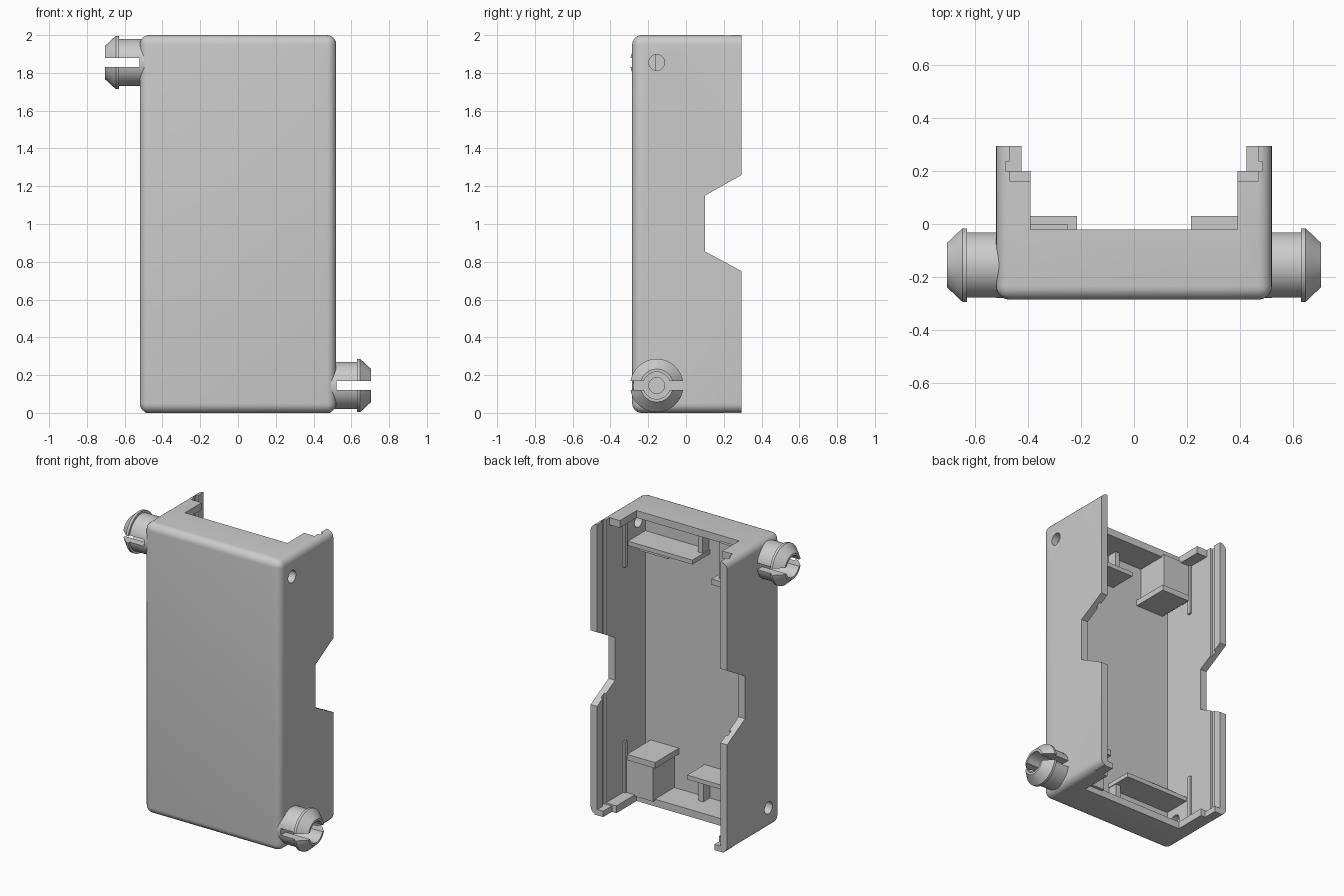
import bpy, bmesh
from math import pi, radians
from mathutils import Matrix, Vector

if "Cube" in bpy.data.objects:
    bpy.data.objects.remove(bpy.data.objects["Cube"], do_unlink=True)

grey = bpy.data.materials.new("grey plastic")
grey.use_nodes = True
grey.diffuse_color = (0.6, 0.6, 0.6, 1)
grey.node_tree.nodes["Principled BSDF"].inputs["Base Color"].default_value = (0.6, 0.6, 0.6, 1)

# Half turn about the y axis through the middle of the case
HALF_TURN = Matrix.Translation((0, 0, 2)) @ Matrix.Rotation(pi, 4, 'Y')
PEG_Y, PEG_Z = -0.155, 0.145


def finish(name, bm):
    bmesh.ops.recalc_face_normals(bm, faces=bm.faces[:])
    mesh = bpy.data.meshes.new(name)
    bm.to_mesh(mesh)
    bm.free()
    mesh.materials.append(grey)
    ob = bpy.data.objects.new(name, mesh)
    bpy.context.collection.objects.link(ob)
    return ob


def add_box(bm, x, y, z):
    lo, hi = zip(x, y, z)
    lo, hi = Vector(lo), Vector(hi)
    m = Matrix.Translation((lo + hi) / 2) @ Matrix.Diagonal((*(hi - lo), 1))
    bmesh.ops.create_cube(bm, size=1, matrix=m)


def box(name, x, y, z):
    bm = bmesh.new()
    add_box(bm, x, y, z)
    return finish(name, bm)


def prism_x(name, outline, half):
    bm = bmesh.new()
    face = bm.faces.new([bm.verts.new((-half, y, z)) for y, z in outline])
    out = bmesh.ops.extrude_face_region(bm, geom=[face])["geom"]
    bmesh.ops.translate(bm, vec=(2 * half, 0, 0),
                        verts=[v for v in out if isinstance(v, bmesh.types.BMVert)])
    return finish(name, bm)


def cylinder_x(name, radius, z):
    bm = bmesh.new()
    m = Matrix.Translation((0, PEG_Y, z)) @ Matrix.Rotation(pi / 2, 4, 'Y')
    bmesh.ops.create_cone(bm, cap_ends=True, segments=32, radius1=radius,
                          radius2=radius, depth=2, matrix=m)
    return finish(name, bm)


def activate(ob):
    bpy.ops.object.select_all(action='DESELECT')
    ob.select_set(True)
    bpy.context.view_layer.objects.active = ob


def cut(ob, cutter):
    activate(ob)
    mod = ob.modifiers.new("cut", 'BOOLEAN')
    mod.operation = 'DIFFERENCE'
    mod.solver = 'EXACT'
    mod.object = cutter
    bpy.ops.object.modifier_apply(modifier=mod.name)
    bpy.data.objects.remove(cutter, do_unlink=True)


def smooth(ob):
    activate(ob)
    bpy.ops.object.shade_smooth_by_angle(angle=radians(30))


def turned_copy(ob, name):
    other = ob.copy()
    other.data = ob.data.copy()
    other.data.transform(HALF_TURN)
    other.name = name
    bpy.context.collection.objects.link(other)
    smooth(other)


# Case: rounded block, open at the back
bm = bmesh.new()
add_box(bm, (-0.52, 0.52), (-0.285, 0.295), (0, 2))
edges = [e for e in bm.edges if min(v.co.y for v in e.verts) < 0]
bmesh.ops.bevel(bm, geom=edges, offset=0.05, segments=6, profile=0.5, affect='EDGES')
case = finish("case", bm)

# Hollow and lowered end walls
cut(case, box("cavity", (-0.47, 0.47), (-0.23, 1), (0.05, 1.95)))
cut(case, box("end_opening", (-0.39, 0.39), (-0.02, 1), (-1, 3)))
cut(case, box("top_ledge", (-0.47, 0.47), (0.162, 1), (1, 3)))
cut(case, box("bottom_ledge", (-0.47, 0.47), (0.205, 1), (-1, 1.1)))

# Grooves inside the side rims
cut(case, box("rim_groove", (-0.484, 0.484), (0.2, 0.235), (-1, 3)))

# Side notches and wall holes
notch = [(0.1, 0.855), (0.1, 1.15), (0.295, 1.26), (0.5, 1.26), (0.5, 0.75), (0.295, 0.75)]
cut(case, prism_x("notch", notch, 1))
for z in (PEG_Z, 2 - PEG_Z):
    cut(case, cylinder_x("hole", 0.042, z))
smooth(case)

# Hooks at the bottom corners and ribs on the inner side walls
for side, label in ((1, "left"), (-1, "right")):
    xs = sorted((side * 0.425, side * 0.49))
    box(label + "_hook", xs, (0.2, 0.295), (0.0, 0.04))
    xs = sorted((side * 0.455, side * 0.475))
    box(label + "_lower_rib", xs, (-0.012, 0.012), (0.04, 0.4))
    box(label + "_upper_rib", xs, (-0.012, 0.012), (1.6, 1.96))

# Capped support posts in opposite corners
bm = bmesh.new()
add_box(bm, (0.25, 0.475), (-0.235, 0.0), (0.04, 0.295))
add_box(bm, (0.215, 0.43), (-0.235, 0.03), (0.29, 0.33))
post = finish("lower_post", bm)
turned_copy(post, "upper_post")

# Shelves with a bracket and a thin leg
bm = bmesh.new()
add_box(bm, (-0.475, 0.02), (-0.235, -0.04), (0.24, 0.27))
add_box(bm, (-0.42, -0.2), (-0.235, -0.09), (0.265, 0.31))
add_box(bm, (-0.02, 0.015), (-0.235, -0.16), (0.04, 0.245))
shelf = finish("lower_shelf", bm)
turned_copy(shelf, "upper_shelf")

# Split snap pegs: lathed sleeve with a collar and a tapered tip
profile = [(0.48, 0.125), (0.63, 0.125), (0.63, 0.141), (0.647, 0.141),
           (0.705, 0.087), (0.705, 0.072), (0.48, 0.072)]
bm = bmesh.new()
ring = [bm.verts.new((x, PEG_Y, PEG_Z + r)) for x, r in profile]
loop = [bm.edges.new((a, b)) for a, b in zip(ring, ring[1:] + ring[:1])]
bmesh.ops.spin(bm, geom=ring + loop, cent=(0, PEG_Y, PEG_Z), axis=(1, 0, 0),
               angle=2 * pi, steps=48, use_merge=True)
bmesh.ops.remove_doubles(bm, verts=bm.verts[:], dist=0.0001)
peg = finish("left_peg", bm)
cut(peg, box("slot", (0.521, 1), (-1, 1), (PEG_Z - 0.023, PEG_Z + 0.023)))
smooth(peg)
turned_copy(peg, "right_peg")
